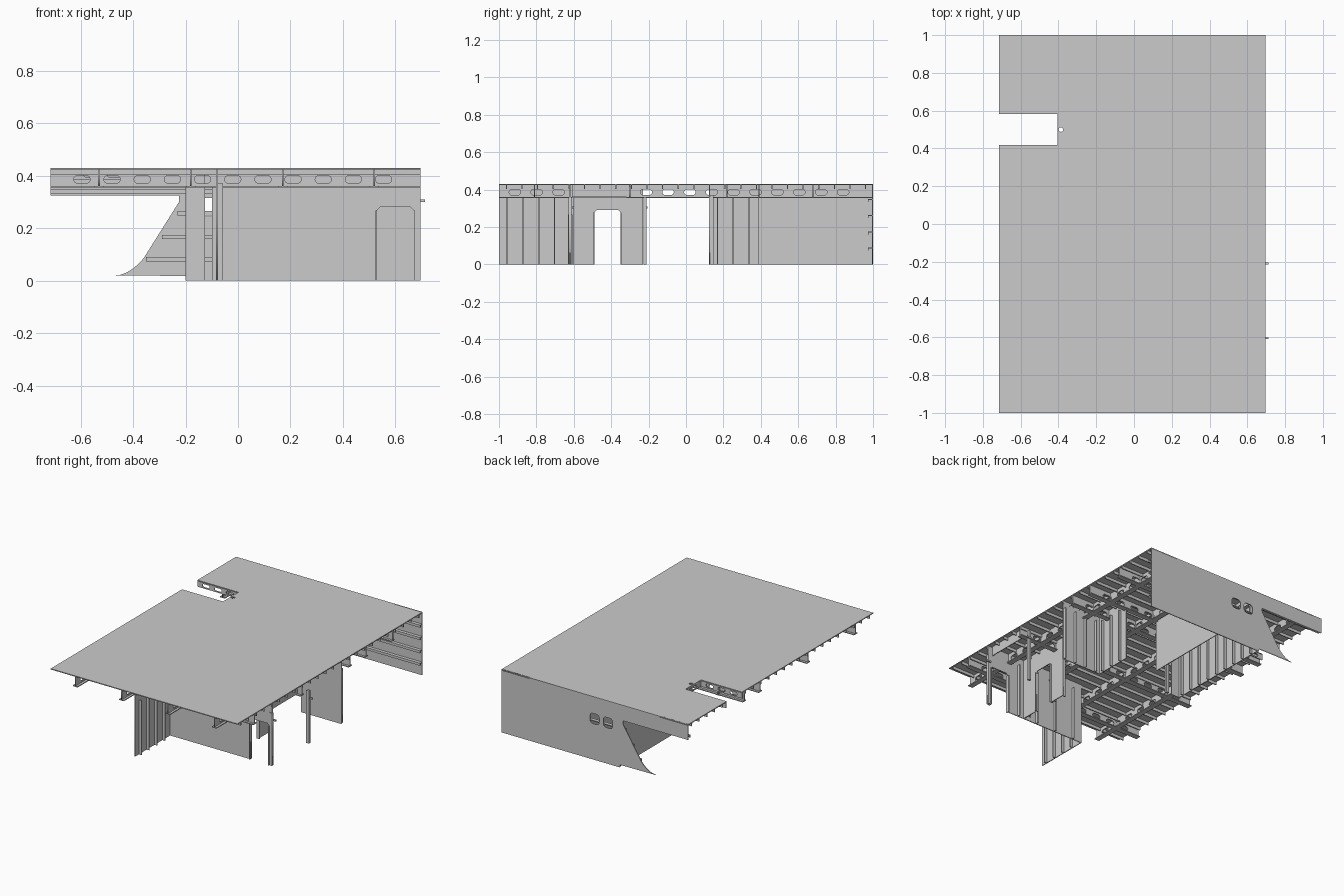
import bpy, math

if "Cube" in bpy.data.objects:
    bpy.data.objects.remove(bpy.data.objects["Cube"])

TOP, T = 0.43, 0.006
X0, X1 = -0.715, 0.695
UNDER = TOP - T


def rect(u0, v0, u1, v1):
    return [(u0, v0), (u1, v0), (u1, v1), (u0, v1)]


def slot(u, v, length, height, r=None, n=5):
    """Rounded rectangle outline centred on u, v."""
    r = height / 2 if r is None else r
    pts = []
    for k, (sx, sy) in enumerate([(1, 1), (-1, 1), (-1, -1), (1, -1)]):
        for i in range(n):
            a = math.pi / 2 * (k + i / (n - 1))
            pts.append((u + sx * (length / 2 - r) + r * math.cos(a),
                        v + sy * (height / 2 - r) + r * math.sin(a)))
    return pts


def plate(name, outlines, axis, pos, t=T):
    """Flat plate with holes; axis is its normal, pos its middle."""
    cu = bpy.data.curves.new(name, 'CURVE')
    cu.dimensions, cu.fill_mode, cu.extrude = '2D', 'BOTH', t / 2
    for pts in outlines:
        s = cu.splines.new('POLY')
        s.points.add(len(pts) - 1)
        for p, (u, v) in zip(s.points, pts):
            p.co = (u, v, 0, 1)
        s.use_cyclic_u = True
    tmp = bpy.data.objects.new(name + "_curve", cu)
    bpy.context.collection.objects.link(tmp)
    dg = bpy.context.evaluated_depsgraph_get()
    me = bpy.data.meshes.new_from_object(tmp.evaluated_get(dg))
    bpy.data.objects.remove(tmp)
    for v in me.vertices:
        a, b, c = v.co
        v.co = {'x': (pos + c, a, b), 'y': (a, pos + c, b), 'z': (a, b, pos + c)}[axis]
    if axis == 'y':
        me.flip_normals()
    ob = bpy.data.objects.new(name, me)
    bpy.context.collection.objects.link(ob)
    return ob


def box(name, x0, x1, y0, y1, z0, z1):
    v = [(x, y, z) for z in (z0, z1) for x, y in rect(x0, y0, x1, y1)]
    f = [(3, 2, 1, 0), (4, 5, 6, 7)] + [(i, (i + 1) % 4, (i + 1) % 4 + 4, i + 4) for i in range(4)]
    me = bpy.data.meshes.new(name)
    me.from_pydata(v, [], f)
    ob = bpy.data.objects.new(name, me)
    bpy.context.collection.objects.link(ob)
    return ob


# Deck plate with open notch and small round hole
plate("deck_plate", [
    [(X0, -1), (X1, -1), (X1, 1), (X0, 1), (X0, 0.583), (-0.405, 0.583), (-0.405, 0.417), (X0, 0.417)],
    slot(-0.387, 0.5, 0.024, 0.024)], 'z', TOP - T / 2)

# Side shell with raked end, curved toe and two windows
toe = [(-0.36 - 0.11 * s, 0.02 + 0.065 * (1 - s) ** 2) for s in (1, .8, .6, .4, .2, 0)]
plate("side_shell", [
    [(X1, 0), (-0.2, 0), (-0.2, 0.018)] + toe +
    [(-0.225, 0.3), (-0.225, 0.325), (X0, 0.325), (X0, TOP), (X1, TOP)],
    slot(-0.11, 0.28, 0.07, 0.07, 0.02), slot(-0.01, 0.28, 0.07, 0.07, 0.02)], 'y', 1 - T / 2)
for z, x in ((0.085, -0.35), (0.17, -0.29), (0.26, -0.23), (0.345, X0)):
    box("shell_stiffener", x, X1, 0.972, 0.995, z, z + 0.005)
    box("shell_stiffener_lip", x, X1, 0.972, 0.977, z - 0.012, z)

# Deck longitudinals running fore and aft, cut short at the notch
for i in range(24):
    y = -0.96 + i * 0.0835
    box("deck_longitudinal", -0.405 if 0.41 < y < 0.59 else X0, X1, y - 0.003, y + 0.003, 0.404, UNDER)

# Notch coaming
for y in (0.414, 0.586):
    plate("notch_side", [rect(X0, 0.385, -0.405, UNDER)] +
          [slot(-0.65 + 0.09 * k, 0.404, 0.055, 0.022) for k in range(3)], 'y', y)
plate("notch_end", [rect(0.417, 0.385, 0.583, UNDER), slot(0.5, 0.404, 0.08, 0.022)], 'x', -0.402)

# Deep girders along x with oval lightening holes and bottom flange
for y, x in ((-0.81, X0), (-0.3, X0), (0.22, X0), (0.39, X0), (0.68, -0.53)):
    holes = [slot(-0.595 + 0.115 * k, 0.386, 0.062, 0.03) for k in range(11)]
    plate("girder_web", [rect(x, 0.36, X1, UNDER)] + [h for h in holes if min(h)[0] > x], 'y', y)
    box("girder_flange", x, X1, y - 0.018, y + 0.018, 0.355, 0.361)

# Transverse frames along y
for x in (-0.53, -0.18, 0.17, 0.52):
    spans = ((-1, 0.411), (0.589, 0.994)) if x < -0.41 else ((-1, 0.994),)
    for a, b in spans:
        n = int((b - a - 0.05) / 0.117)
        holes = [slot(a + 0.085 + 0.117 * k, 0.386, 0.062, 0.03) for k in range(n)]
        plate("frame_web", [rect(a, 0.36, b, UNDER)] + holes, 'x', x)
        box("frame_flange", x - 0.018, x + 0.018, a, b, 0.355, 0.361)


# Bulkheads: plate plus upright stiffeners on one side
def bulkhead(name, axis, pos, a, b, side=1, door=None, step=0.085):
    out = rect(a, 0, b, UNDER)
    if door:
        d0, d1, h = door
        out = [(a, 0), (d0, 0), (d0, h - 0.012), (d0 + 0.012, h), (d1 - 0.012, h),
               (d1, h - 0.012), (d1, 0), (b, 0), (b, UNDER), (a, UNDER)]
    plate(name, [out], axis, pos)

    def upright(part, u, p0, p1, z1):
        lo, hi = sorted((p0, p1))
        if axis == 'x':
            box(part, lo, hi, u - 0.003, u + 0.003, 0, z1)
        else:
            box(part, u - 0.003, u + 0.003, lo, hi, 0, z1)

    u = a + step / 2 if step else b
    while u < b:
        if not (door and door[0] - 0.01 < u < door[1] + 0.01):
            upright(name + "_stiffener", u, pos, pos + side * 0.022, 0.37)
        u += step
    if door:
        for u in (door[0] - 0.003, door[1] + 0.003):
            upright("door_jamb", u, pos - 0.012, pos + 0.012, door[2] - 0.012)


bulkhead("outer_cross_bulkhead", 'x', -0.08, -1, -0.62, 1)
bulkhead("long_bulkhead", 'y', -0.62, -0.08, X1, 1, (0.53, 0.67, 0.28), 0.15)
bulkhead("door_bulkhead", 'x', 0.395, -0.62, -0.23, -1, (-0.49, -0.35, 0.29))
bulkhead("inner_long_bulkhead", 'y', 0.125, 0.39, X1, 1)
bulkhead("inner_cross_bulkhead", 'x', 0.39, 0.125, 0.39, 1)
bulkhead("plain_cross_bulkhead", 'x', 0.14, 0.39, 0.994, 1, None, 0)
bulkhead("raked_end_bulkhead", 'x', -0.19, 0.22, 0.994, 1)
bulkhead("return_panel", 'y', 0.22, -0.2, -0.125, 1, None, 0)

# Posts at the open edge
for x, y in ((0.685, -0.62), (0.685, -0.22), (-0.09, 0.22)):
    box("post", x - 0.01, x + 0.01, y - 0.008, y + 0.008, 0, 0.36)
plate("opening_header", [rect(-0.61, 0.36, -0.3, UNDER)], 'x', 0.66)

# Small pipe stubs at the open edge
for y in (-0.21, -0.605):
    box("pipe_stub", 0.68, 0.712, y - 0.005, y + 0.005, 0.3, 0.31)
